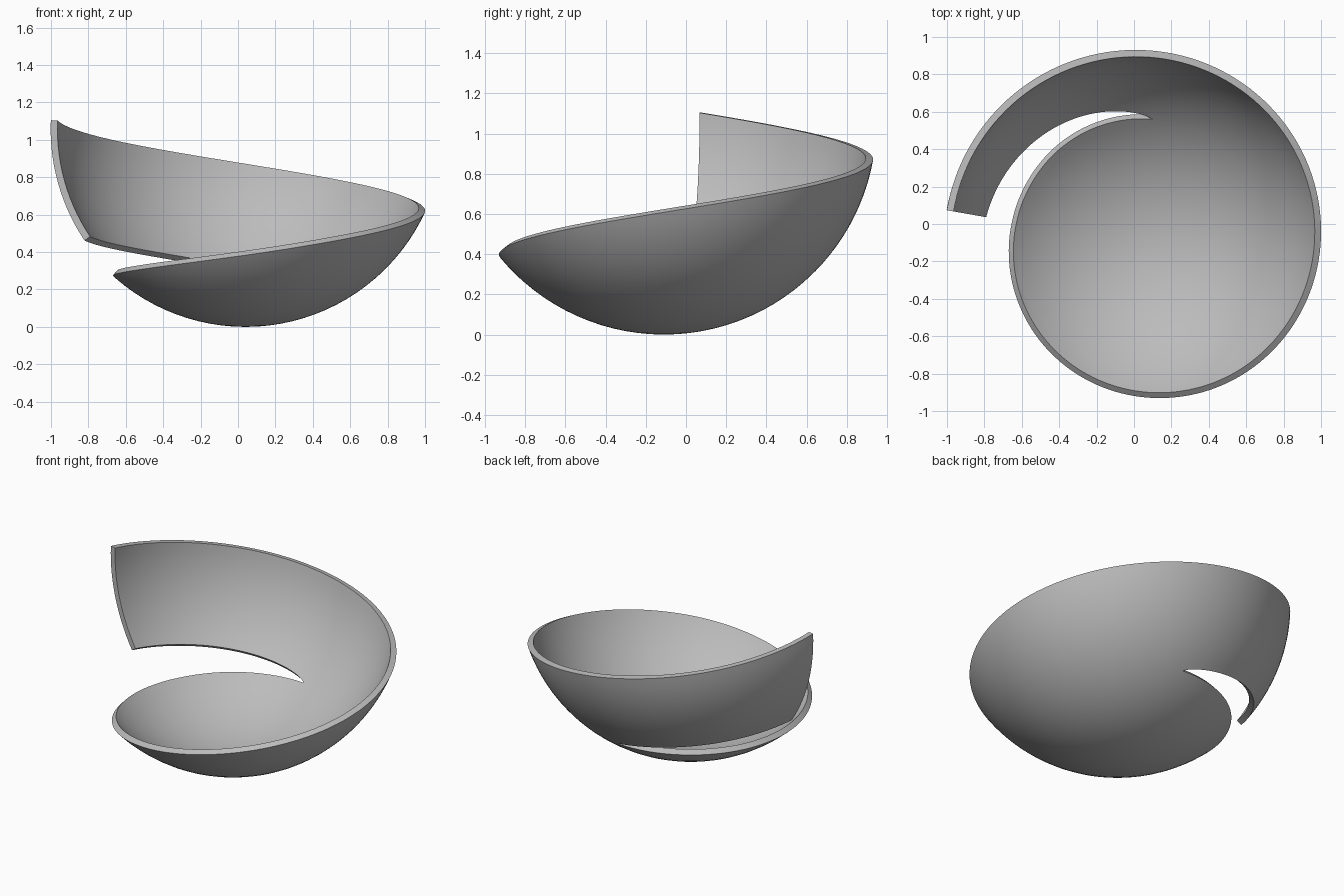
import bpy, bmesh
from math import sin, cos, radians, pi
from mathutils import Vector

if "Cube" in bpy.data.objects:
    bpy.data.objects.remove(bpy.data.objects["Cube"], do_unlink=True)

RADIUS = 1.058
INNER = 0.965            # inner radius as a share of the outer one
CENTRE = Vector((0.04, -0.11, RADIUS))
START, STEP = 85, 2.5    # heading of the slit tip, degrees per column
TURN, TAIL = 144, 34     # columns in the full turn and in the free tail
CAP = 41.2               # polar angle of the round bottom cap


def rim(a):
    """Polar angle of the spiral rim: level, easing into a steady climb."""
    slope, ease_from, ease_to = 0.163, 140, 290
    if a < ease_from:
        return CAP
    if a < ease_to:
        return CAP + slope * (a - ease_from) ** 2 / (2 * (ease_to - ease_from))
    return CAP + slope * (a - (ease_from + ease_to) / 2)


def lower(a):
    """Polar angle of the band's lower edge, which lifts off along the tail."""
    t = max(0, (a - START - 360) / (TAIL * STEP))
    return CAP + 14.5 * t ** 0.75


def point(polar, heading):
    p, h = radians(polar), radians(heading)
    return CENTRE + RADIUS * Vector((sin(p) * cos(h), sin(p) * sin(h), -cos(p)))


def add_patch(bm, columns, rows, low, high):
    """Grid on the sphere between two polar-angle functions."""
    grid = []
    for c in columns:
        a = START + c * STEP
        grid.append([bm.verts.new(point(low(a) + (high(a) - low(a)) * r / rows, a))
                     for r in range(rows + 1)])
    for left, right in zip(grid, grid[1:]):
        for r in range(rows):
            bm.faces.new((left[r], right[r], right[r + 1], left[r + 1]))


bm = bmesh.new()
# Bottom cap, then the widening band that ends in the free tail
add_patch(bm, range(TURN + 1), 12, lambda a: 0, lambda a: CAP)
add_patch(bm, range(22, TURN + TAIL + 1), 14, lower, rim)
bmesh.ops.remove_doubles(bm, verts=bm.verts[:], dist=0.0008)

# Inner wall: extrude the whole skin towards the sphere centre
skin = bmesh.ops.extrude_face_region(bm, geom=bm.faces[:], use_keep_orig=True)
for v in skin["geom"]:
    if isinstance(v, bmesh.types.BMVert):
        v.co = CENTRE + (v.co - CENTRE) * INNER
bmesh.ops.recalc_face_normals(bm, faces=bm.faces[:])

mesh = bpy.data.meshes.new("spiral_bowl")
bm.to_mesh(mesh)
bm.free()
bowl = bpy.data.objects.new("spiral_bowl", mesh)
bpy.context.collection.objects.link(bowl)

# Plain grey finish
grey = bpy.data.materials.new("plain_grey")
grey.use_nodes = True
colour = (0.5, 0.5, 0.5, 1)
grey.diffuse_color = colour
grey.node_tree.nodes["Principled BSDF"].inputs["Base Color"].default_value = colour
mesh.materials.append(grey)

bpy.context.view_layer.objects.active = bowl
bowl.select_set(True)
bpy.ops.object.shade_smooth_by_angle(angle=pi / 6)
